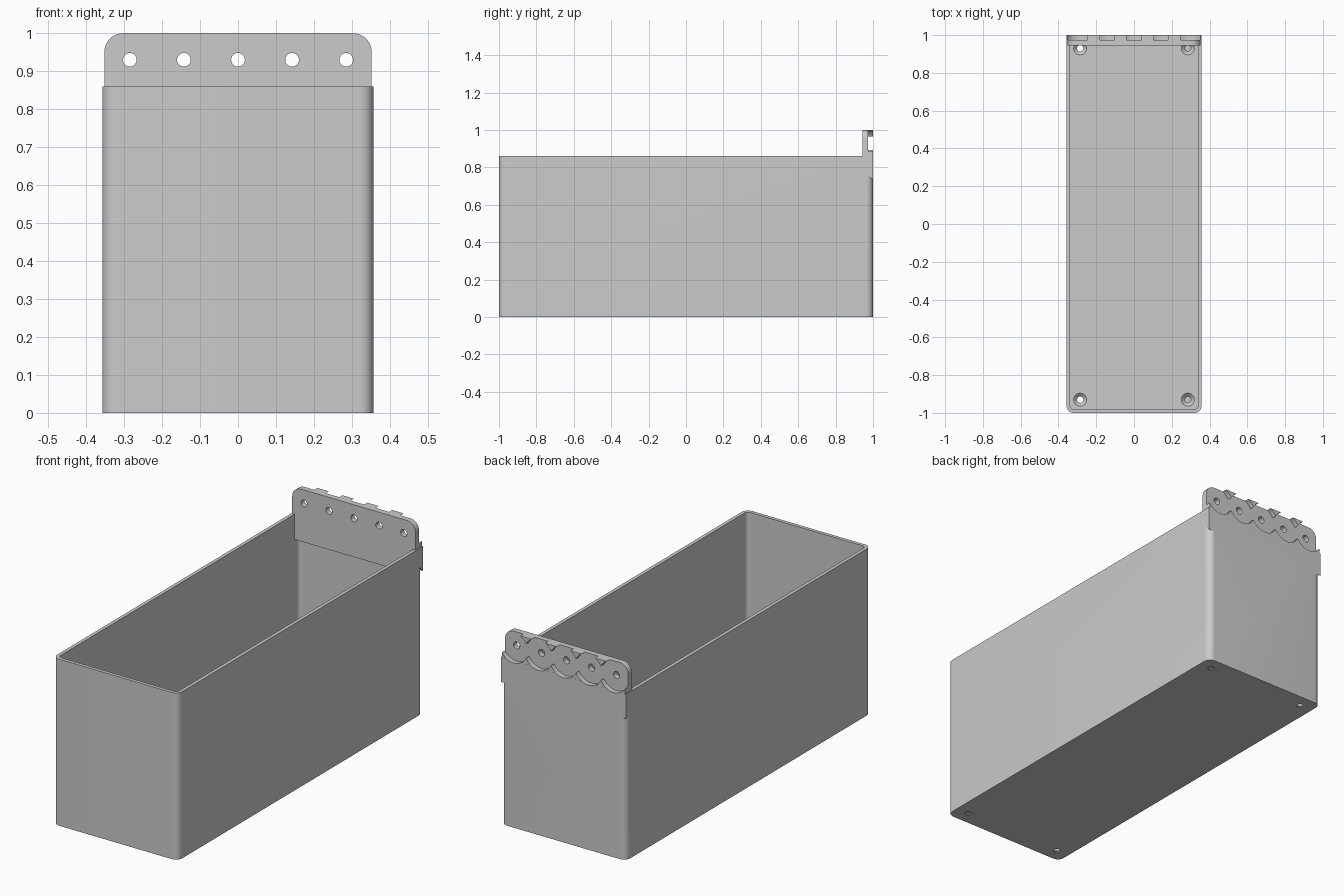
import bpy
import bmesh
from math import cos, sin, pi, radians
from mathutils import Matrix, Vector

old = bpy.data.objects.get("Cube")
if old:
    bpy.data.objects.remove(old, do_unlink=True)

grey = bpy.data.materials.new("plain grey")
grey.use_nodes = True
COLOUR = (0.6, 0.6, 0.6, 1)
grey.diffuse_color = COLOUR
grey.node_tree.nodes["Principled BSDF"].inputs["Base Color"].default_value = COLOUR

HALF_W, RIM, WALL, FLOOR = 0.357, 0.86, 0.018, 0.02
HOLE_Z, PITCH = 0.93, 0.1425


def rounded_rect(x0, x1, y0, y1, radii, steps=10):
    """Outline starting at the lower right corner, one radius per corner."""
    pts = []
    corners = [(x1, y0, -1, 1), (x1, y1, -1, -1), (x0, y1, 1, -1), (x0, y0, 1, 1)]
    for i, ((x, y, sx, sy), r) in enumerate(zip(corners, radii)):
        if r == 0:
            pts.append((x, y))
            continue
        for k in range(steps + 1):
            a = (i - 1 + k / steps) * pi / 2
            pts.append((x + sx * r + r * cos(a), y + sy * r + r * sin(a)))
    return pts


def circle(cx, cy, r, n=32):
    return [(cx + r * cos(2 * pi * k / n), cy + r * sin(2 * pi * k / n)) for k in range(n)]


def prism(name, outline, low, high, axis="z"):
    """Extrude an outline along one axis; the outline uses the other two."""
    place = {"x": lambda u, v, w: (w, u, v),
             "y": lambda u, v, w: (u, w, v),
             "z": lambda u, v, w: (u, v, w)}[axis]
    bm = bmesh.new()
    face = bm.faces.new([bm.verts.new(place(u, v, low)) for u, v in outline])
    out = bmesh.ops.extrude_face_region(bm, geom=[face])
    moved = [g for g in out["geom"] if isinstance(g, bmesh.types.BMVert)]
    bmesh.ops.translate(bm, verts=moved, vec=Vector(place(0, 0, high - low)))
    return finish(name, bm)


def cone(name, x, y, z0, z1, r0, r1):
    bm = bmesh.new()
    bmesh.ops.create_cone(bm, cap_ends=True, segments=32, radius1=r0, radius2=r1,
                          depth=z1 - z0, matrix=Matrix.Translation((x, y, (z0 + z1) / 2)))
    return finish(name, bm)


def finish(name, bm):
    bmesh.ops.recalc_face_normals(bm, faces=bm.faces)
    mesh = bpy.data.meshes.new(name)
    bm.to_mesh(mesh)
    bm.free()
    mesh.materials.append(grey)
    obj = bpy.data.objects.new(name, mesh)
    bpy.context.collection.objects.link(obj)
    return obj


def combine(obj, others, operation):
    """Apply booleans one after another and drop the helpers."""
    bpy.context.view_layer.objects.active = obj
    for other in others:
        other.hide_render = True
        mod = obj.modifiers.new("boolean", "BOOLEAN")
        mod.operation, mod.solver, mod.object = operation, "EXACT", other
        bpy.ops.object.modifier_apply(modifier=mod.name)
        bpy.data.objects.remove(other, do_unlink=True)


# Open bin with rounded upright corners
bin_body = prism("bin", rounded_rect(-HALF_W, HALF_W, -1, 1, [0.036] * 4), 0, RIM)
combine(bin_body, [prism("cavity", rounded_rect(-HALF_W + WALL, HALF_W - WALL, -1 + WALL,
                                                1 - WALL, [0.02] * 4), FLOOR, RIM + 0.1)],
        "DIFFERENCE")

# Hanging plate, and the square shoulders that taper into the back corners
plate = prism("plate", rounded_rect(-0.352, 0.352, 0.73, 1, [0, 0.05, 0.05, 0]),
              0.945, 0.9995, "y")
shoulder = prism("shoulder", [(0.96, RIM), (0.96, 0.77), (0.965, 0.768), (1, 0.733), (1, RIM)],
                 -HALF_W, HALF_W, "x")
# Trim the plate's lower back so that it stays inside the rounded corners
trim = prism("trim", [(0.96, 0.7), (1.1, 0.7), (1.1, 0.8), (0.96, 0.8)], -0.5, 0.5, "x")
combine(plate, [trim], "DIFFERENCE")
combine(bin_body, [plate, shoulder], "UNION")

# Row of screw holes, each in a round pocket at the back
cutters = []
for i in range(-2, 3):
    cutters.append(prism("pocket", circle(i * PITCH, HOLE_Z, 0.08, 48), 0.974, 1.05, "y"))
    cutters.append(prism("hole", circle(i * PITCH, HOLE_Z, 0.018), 0.9, 1.05, "y"))

# Countersunk holes in the floor corners
for x in (-0.285, 0.285):
    for y in (-0.93, 0.93):
        cutters.append(prism("floor_hole", circle(x, y, 0.017), -0.05, 0.1))
        cutters.append(cone("countersink", x, y, 0.004, 0.0205, 0.017, 0.035))
combine(bin_body, cutters, "DIFFERENCE")

# Smooth corners, sharp edges
bpy.ops.object.select_all(action="DESELECT")
bin_body.select_set(True)
bpy.context.view_layer.objects.active = bin_body
bpy.ops.object.shade_smooth_by_angle(angle=radians(30))
